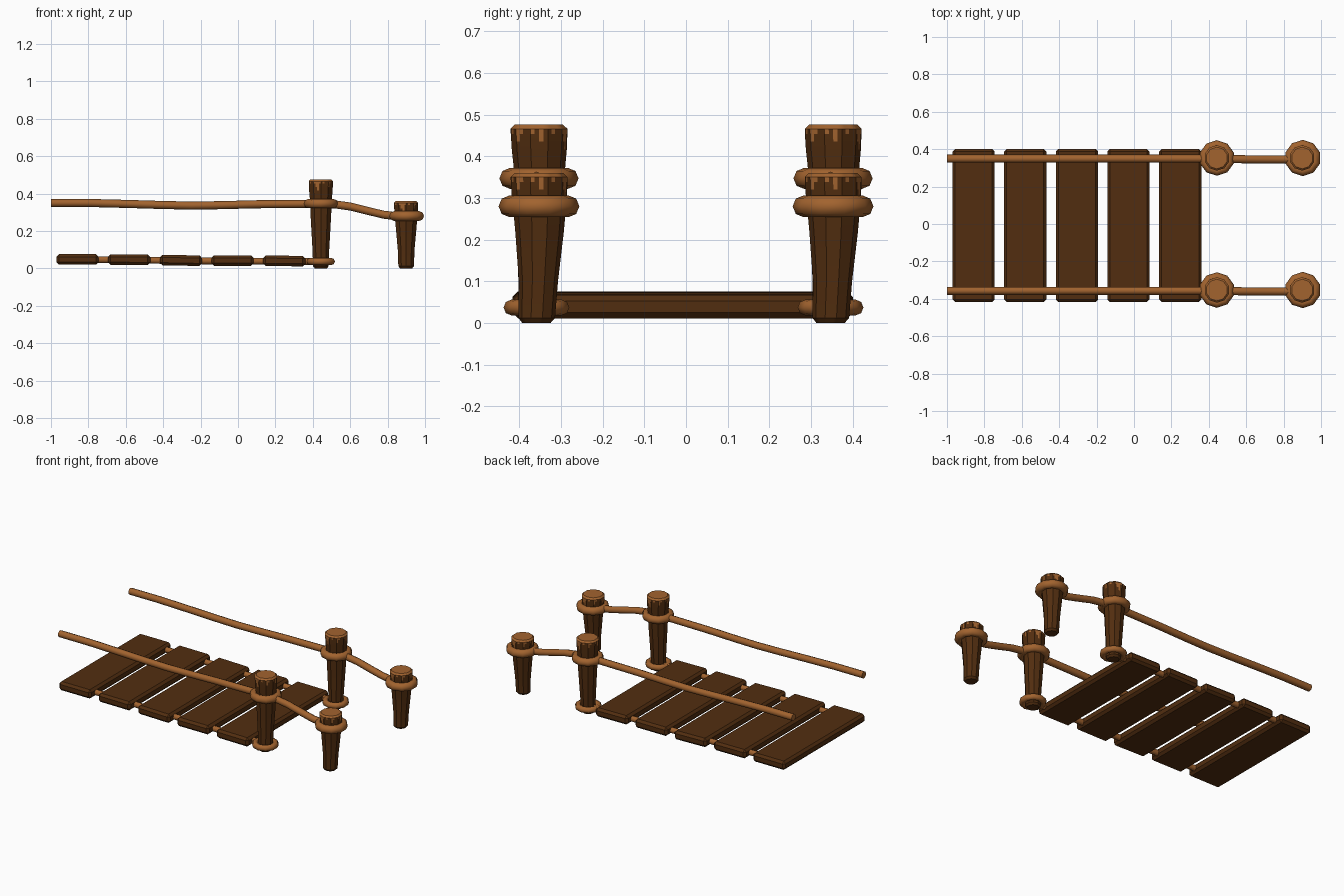
import bpy, bmesh, math, random
from mathutils import Vector

if "Cube" in bpy.data.objects:
    bpy.data.objects.remove(bpy.data.objects["Cube"])

random.seed(4)


def make_mat(name, col):
    m = bpy.data.materials.new(name)
    m.diffuse_color = (*col, 1)
    m.use_nodes = True
    m.node_tree.nodes["Principled BSDF"].inputs["Base Color"].default_value = m.diffuse_color
    return m


DARK = make_mat("dark wood", (0.084, 0.027, 0.005))
LIGHT = make_mat("light wood and rope", (0.36, 0.125, 0.028))


def finish(name, bm, mats, smooth=40):
    bmesh.ops.recalc_face_normals(bm, faces=bm.faces)
    me = bpy.data.meshes.new(name)
    bm.to_mesh(me)
    bm.free()
    for m in mats:
        me.materials.append(m)
    ob = bpy.data.objects.new(name, me)
    bpy.context.collection.objects.link(ob)
    if smooth:
        bpy.ops.object.select_all(action='DESELECT')
        ob.select_set(True)
        bpy.context.view_layer.objects.active = ob
        bpy.ops.object.shade_smooth_by_angle(angle=math.radians(smooth))
    return ob


def plank(name, x, z, tilt):
    bm = bmesh.new()
    bmesh.ops.create_cube(bm, size=1)
    for v in bm.verts:
        v.co = (v.co.x * 0.226, v.co.y * 0.818, v.co.z * 0.056)
    bmesh.ops.bevel(bm, geom=bm.edges[:], offset=0.014, segments=1, affect='EDGES')
    ob = finish(name, bm, [DARK], 0)
    ob.location = (x, -0.008, z)
    ob.rotation_euler = (0, tilt, 0)


SIDES, SUB = 10, 4
DRIPS = [0, 1, 0, 0, 1, 2, 3, 1, 0, 1, 0, 0, 2, 1, 0, 0, 1, 0, 2, 0]


def post(name, x, y, h):
    # tapered ten-sided log; each flat is split in strips so the cut top can drip
    prof = [(0, 0.034), (0.012, 0.044), (0.10, 0.047), (h * 0.6, 0.058),
            (h - 0.10, 0.062), (h - 0.06, 0.066), (h - 0.04, 0.067),
            (h - 0.022, 0.068), (h - 0.010, 0.068), (h, 0.058)]
    bm = bmesh.new()
    rings = []
    for z, r in prof:
        corners = [Vector((math.cos(a), math.sin(a), 0)) * r
                   for a in [math.tau * (i + 0.5) / SIDES for i in range(SIDES)]]
        off = Vector((0, -0.006 * (1 - z / h) + 0.004 * math.sin(math.pi * z / h), z))
        rings.append([bm.verts.new(corners[i].lerp(corners[(i + 1) % SIDES], k / SUB) + off)
                      for i in range(SIDES) for k in range(SUB)])
    n = SIDES * SUB
    for j in range(len(rings) - 1):
        depth = len(rings) - 2 - j          # 0 is the top chamfer
        for i in range(n):
            k = (i + 1) % n
            f = bm.faces.new((rings[j][i], rings[j][k], rings[j + 1][k], rings[j + 1][i]))
            f.material_index = 1 if depth <= DRIPS[i % len(DRIPS)] else 0
    bm.faces.new(rings[0])
    bm.faces.new(rings[-1]).material_index = 1
    ob = finish(name, bm, [DARK, LIGHT], 32)
    ob.location = (x, y, 0)


def ring(name, x, y, z, R, r):
    # rope loop around a post
    bm = bmesh.new()
    N, M = 10, 8
    vs = [[bm.verts.new(((R + r * math.cos(b)) * math.cos(a),
                         (R + r * math.cos(b)) * math.sin(a), r * math.sin(b)))
           for b in [math.tau * j / M for j in range(M)]]
          for a in [math.tau * (i + 0.5) / N for i in range(N)]]
    for i in range(N):
        for j in range(M):
            p, q = (i + 1) % N, (j + 1) % M
            bm.faces.new((vs[i][j], vs[p][j], vs[p][q], vs[i][q]))
    ob = finish(name, bm, [LIGHT], 60)
    ob.location = (x, y, z)


def rope(name, pts, r, M=8):
    # tube along a path that runs in x, with cross-sections in the yz plane
    bm = bmesh.new()
    secs = [[bm.verts.new((x, y + r * math.cos(math.tau * j / M), z + r * math.sin(math.tau * j / M)))
             for j in range(M)] for x, y, z in pts]
    for a, b in zip(secs, secs[1:]):
        for j in range(M):
            k = (j + 1) % M
            bm.faces.new((a[j], a[k], b[k], b[j]))
    bm.faces.new(secs[0])
    bm.faces.new(secs[-1])
    finish(name, bm, [LIGHT], 60)


# walkway planks
for i, (x, z, t) in enumerate([(-0.858, 0.048, 0.0), (-0.582, 0.047, 0.005), (-0.305, 0.043, 0.02),
                               (-0.030, 0.042, 0.0), (0.247, 0.040, 0.01)]):
    plank(f"plank_{i + 1}", x, z, t)

# posts, loops and ropes on both sides
for side, s in (("front", -1), ("back", 1)):
    y = 0.353 * s
    post(f"{side}_tall_post", 0.443, y, 0.476)
    post(f"{side}_short_post", 0.899, y, 0.360)
    ring(f"{side}_tall_post_loop", 0.443, y, 0.347, 0.070, 0.025)
    ring(f"{side}_short_post_loop", 0.902, y, 0.280, 0.071, 0.026)
    ring(f"{side}_tall_post_foot_loop", 0.443, y - 0.006, 0.037, 0.060, 0.019)
    rope(f"{side}_hand_rope",
         [(px, y - 0.004 + dy, z) for px, dy, z in
          [(-1.0, 0, 0.350), (-0.8, 0, 0.350), (-0.6, 0, 0.345), (-0.4, 0, 0.339),
           (-0.25, 0, 0.336), (-0.1, 0, 0.338), (0.1, 0, 0.343), (0.44, 0, 0.346),
           (0.52, -0.002, 0.342), (0.60, -0.003, 0.331), (0.70, -0.004, 0.306),
           (0.78, -0.004, 0.287), (0.84, -0.003, 0.280), (0.90, 0, 0.280)]], 0.0215)
    rope(f"{side}_deck_rope",
         [(px, y - 0.006, z) for px, z in
          [(-0.92, 0.048), (-0.6, 0.046), (-0.3, 0.041), (0.0, 0.039), (0.44, 0.037)]], 0.018)
